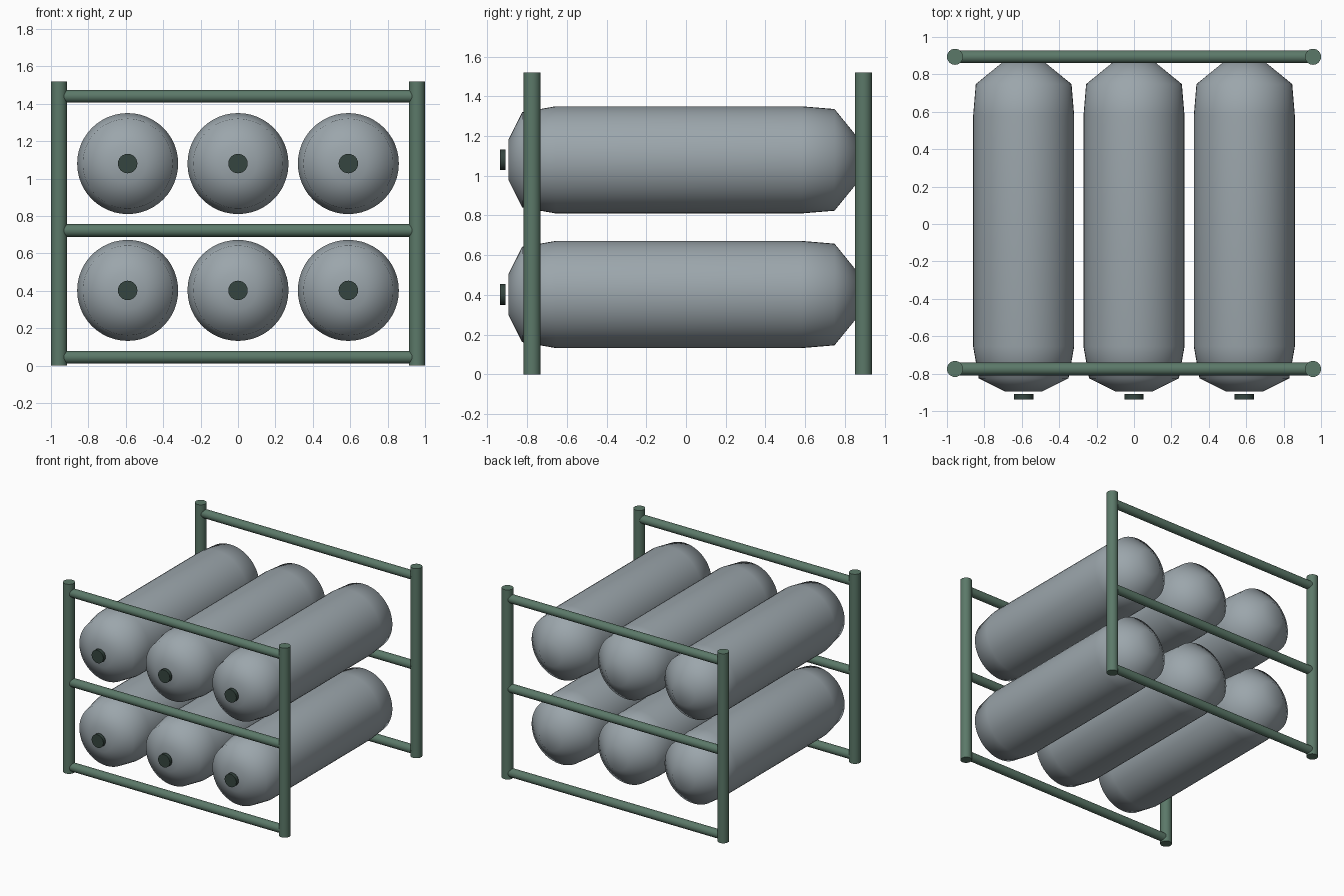
import bpy, bmesh, math
from mathutils import Matrix

if "Cube" in bpy.data.objects:
    bpy.data.objects.remove(bpy.data.objects["Cube"])


def material(name, rgb):
    m = bpy.data.materials.new(name)
    m.diffuse_color = (*rgb, 1)
    m.use_nodes = True
    m.node_tree.nodes["Principled BSDF"].inputs["Base Color"].default_value = m.diffuse_color
    return m


GREEN = material("frame green", (0.105, 0.19, 0.14))
GREY = material("tank grey", (0.33, 0.38, 0.41))
DARK = material("valve dark green", (0.035, 0.06, 0.05))
AXES = {"x": Matrix.Rotation(math.pi / 2, 4, "Y"),
        "y": Matrix.Rotation(-math.pi / 2, 4, "X"),
        "z": Matrix.Identity(4)}


def lathe(name, profile, axis, loc, mat, sides=24):
    """Closed turned solid; profile is (distance along axis, radius)."""
    bm = bmesh.new()
    rings = []
    for d, r in profile:
        angles = [2 * math.pi * i / sides for i in range(sides)]
        rings.append([bm.verts.new((r * math.cos(a), r * math.sin(a), d)) for a in angles])
    for low, high in zip(rings, rings[1:]):
        for i in range(sides):
            j = (i + 1) % sides
            bm.faces.new((low[i], low[j], high[j], high[i]))
    bm.faces.new(rings[0][::-1])
    bm.faces.new(rings[-1])
    bm.transform(Matrix.Translation(loc) @ AXES[axis])
    me = bpy.data.meshes.new(name)
    bm.to_mesh(me)
    bm.free()
    me.materials.append(mat)
    ob = bpy.data.objects.new(name, me)
    bpy.context.collection.objects.link(ob)
    bpy.context.view_layer.objects.active = ob
    for other in bpy.context.selected_objects:
        other.select_set(False)
    ob.select_set(True)
    bpy.ops.object.shade_smooth_by_angle(angle=math.radians(55))
    return ob


# End frames: two posts and three rails each
for end, y in (("front", -0.775), ("back", 0.894)):
    for side, x in (("left", -0.957), ("right", 0.957)):
        lathe(f"{end}_{side}_post", [(0, 0.043), (1.52, 0.043)], "z", (x, y, 0), GREEN)
    for level, z in (("bottom", 0.045), ("middle", 0.722), ("top", 1.44)):
        lathe(f"{end}_{level}_rail", [(-0.93, 0.034), (0.93, 0.034)], "x", (0, y, z), GREEN)

# Two layers of three tanks, each with a round valve disc in front
TANK = [(-0.895, 0.10), (-0.825, 0.24), (-0.655, 0.27),
        (0.58, 0.27), (0.748, 0.256), (0.875, 0.10)]
for row, z in (("lower", 0.402), ("upper", 1.08)):
    for col, x in (("left", -0.59), ("centre", 0), ("right", 0.59)):
        lathe(f"{row}_{col}_tank", TANK, "y", (x, 0, z), GREY, 48)
        lathe(f"{row}_{col}_valve", [(-0.938, 0.052), (-0.91, 0.052)], "y", (x, 0, z), DARK)
